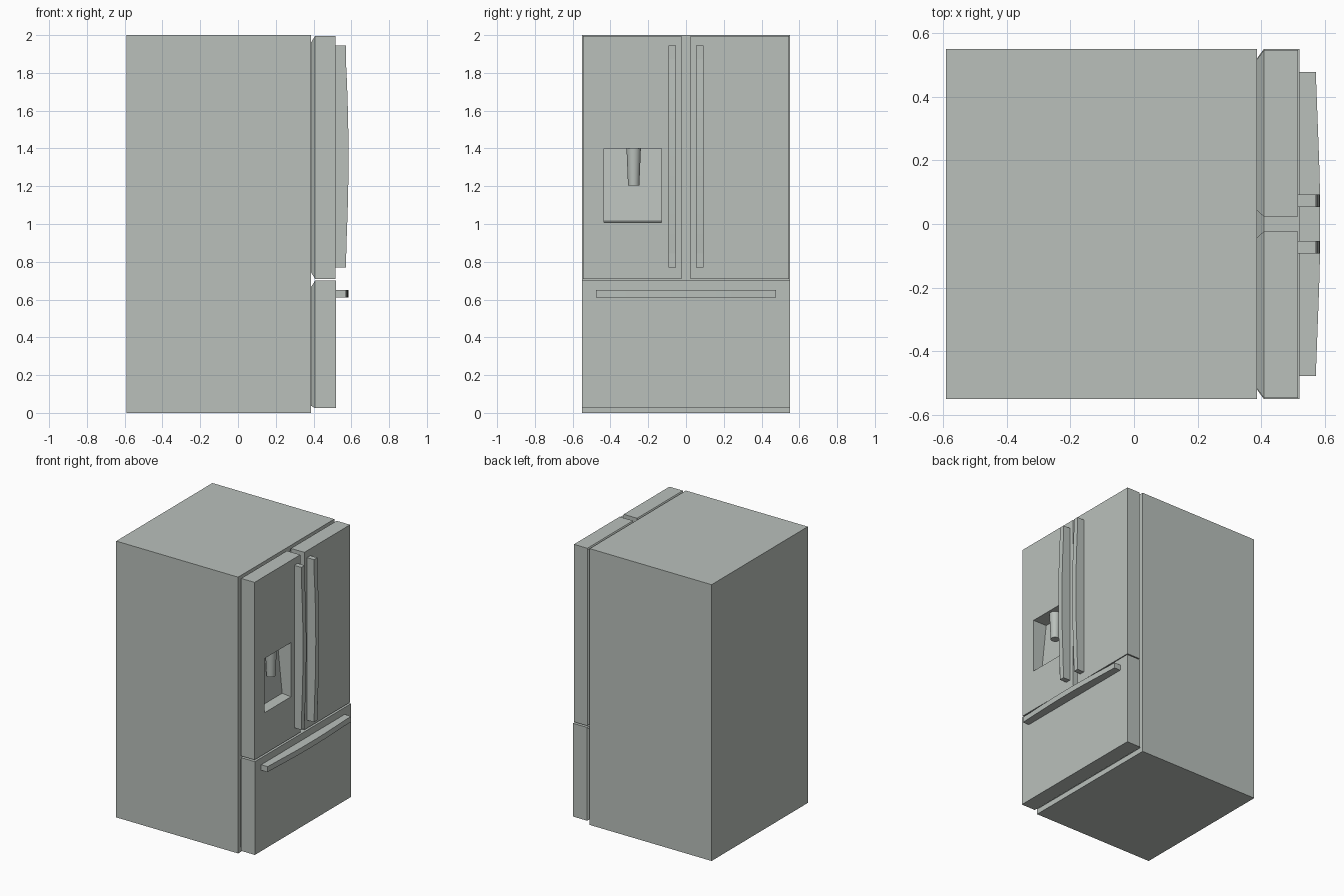
import bpy, bmesh, math

cube = bpy.data.objects.get("Cube")
if cube:
    bpy.data.objects.remove(cube, do_unlink=True)

# Single brushed grey finish
grey = bpy.data.materials.new("grey_steel")
grey.use_nodes = True
colour = (0.49, 0.53, 0.50, 1)
grey.diffuse_color = colour
grey.node_tree.nodes["Principled BSDF"].inputs["Base Color"].default_value = colour


def finish(name, bm):
    bmesh.ops.recalc_face_normals(bm, faces=bm.faces)
    mesh = bpy.data.meshes.new(name)
    bm.to_mesh(mesh)
    bm.free()
    mesh.materials.append(grey)
    obj = bpy.data.objects.new(name, mesh)
    bpy.context.collection.objects.link(obj)
    return obj


def loft(name, rings):
    """Bridge matching rings of points and cap both ends."""
    bm = bmesh.new()
    loops = [[bm.verts.new(p) for p in ring] for ring in rings]
    for a, b in zip(loops, loops[1:]):
        for i in range(len(a)):
            j = (i + 1) % len(a)
            bm.faces.new((a[i], a[j], b[j], b[i]))
    bm.faces.new(loops[0])
    bm.faces.new(loops[-1])
    return finish(name, bm)


def rect(x, y0, y1, z0, z1, x_top=None):
    """Rectangle facing x, optionally leaning to x_top at its upper edge."""
    xt = x if x_top is None else x_top
    return [(x, y0, z0), (x, y1, z0), (xt, y1, z1), (xt, y0, z1)]


BACK, SHOULDER, FRONT = 0.386, 0.408, 0.515

# Cabinet
W = 0.55
loft("cabinet", [rect(-0.59, -W, W, 0, 2), rect(BACK, -W, W, 0, 2)])

# Upper doors, bevelled towards the cabinet; one has the dispenser recess
for name, side in (("left_door", 1), ("right_door", -1)):
    inner, outer = 0.023 * side, 0.546 * side
    rings = [
        rect(BACK, inner + 0.02 * side, outer - 0.03 * side, 0.745, 1.96),
        rect(SHOULDER, inner, outer, 0.71, 1.995),
        rect(FRONT, inner, outer, 0.71, 1.995),
    ]
    if side < 0:
        rings += [
            rect(FRONT, -0.13, -0.433, 1.008, 1.4),
            rect(FRONT - 0.07, -0.13, -0.433, 1.015, 1.4, FRONT - 0.11),
        ]
    loft(name, rings)

# Freezer drawer
loft("freezer_drawer", [
    rect(BACK, -0.52, 0.52, 0.038, 0.665),
    rect(SHOULDER, -W, W, 0.025, 0.70),
    rect(0.52, -W, W, 0.025, 0.70),
])

# Dispenser nozzle, a tapered spout hanging in the recess
bm = bmesh.new()
bmesh.ops.create_cone(bm, cap_ends=True, segments=32, radius1=0.03,
                      radius2=0.038, depth=0.195)
bmesh.ops.translate(bm, verts=bm.verts, vec=(0.458, -0.277, 1.3025))
nozzle = finish("dispenser_nozzle", bm)
bpy.context.view_layer.objects.active = nozzle
nozzle.select_set(True)
bpy.ops.object.shade_smooth_by_angle(angle=math.radians(40))
nozzle.select_set(False)


def handle(name, base, half, thick, place, steps=10):
    """Bowed bar with two feet; place maps (out, along, across) to a point."""
    foot = half - 0.075

    def bow(x, t):
        return x + 0.014 * (1 - t * t)

    ts = [-1 + 2 * i / steps for i in range(steps + 1)]
    outer = [(bow(0.571, t), foot * t) for t in ts]
    inner = [(bow(0.544, t), foot * t) for t in ts]
    bm = bmesh.new()

    def solid(quad):
        a, b = ([bm.verts.new(place(x, s, c)) for x, s in quad]
                for c in (-thick / 2, thick / 2))
        return a, b

    outline = ([(base, -half), (0.571, -half)] + outer
               + [(0.571, half), (base, half), (base, foot)]
               + inner[::-1] + [(base, -foot)])
    low, high = solid(outline)
    for i in range(len(low)):
        j = (i + 1) % len(low)
        bm.faces.new((low[i], low[j], high[j], high[i]))
    caps = [bm.faces.new(low), bm.faces.new(high)]
    bmesh.ops.triangulate(bm, faces=caps, ngon_method='EAR_CLIP')
    return finish(name, bm)


# Door handles either side of the centre gap
for name, y in (("left_door_handle", 0.073), ("right_door_handle", -0.073)):
    handle(name, FRONT, 0.588, 0.038,
           lambda x, s, c, y=y: (x, y + c, 1.357 + s))

# Drawer handle
handle("drawer_handle", 0.52, 0.477, 0.04, lambda x, s, c: (x, s, 0.63 + c))
